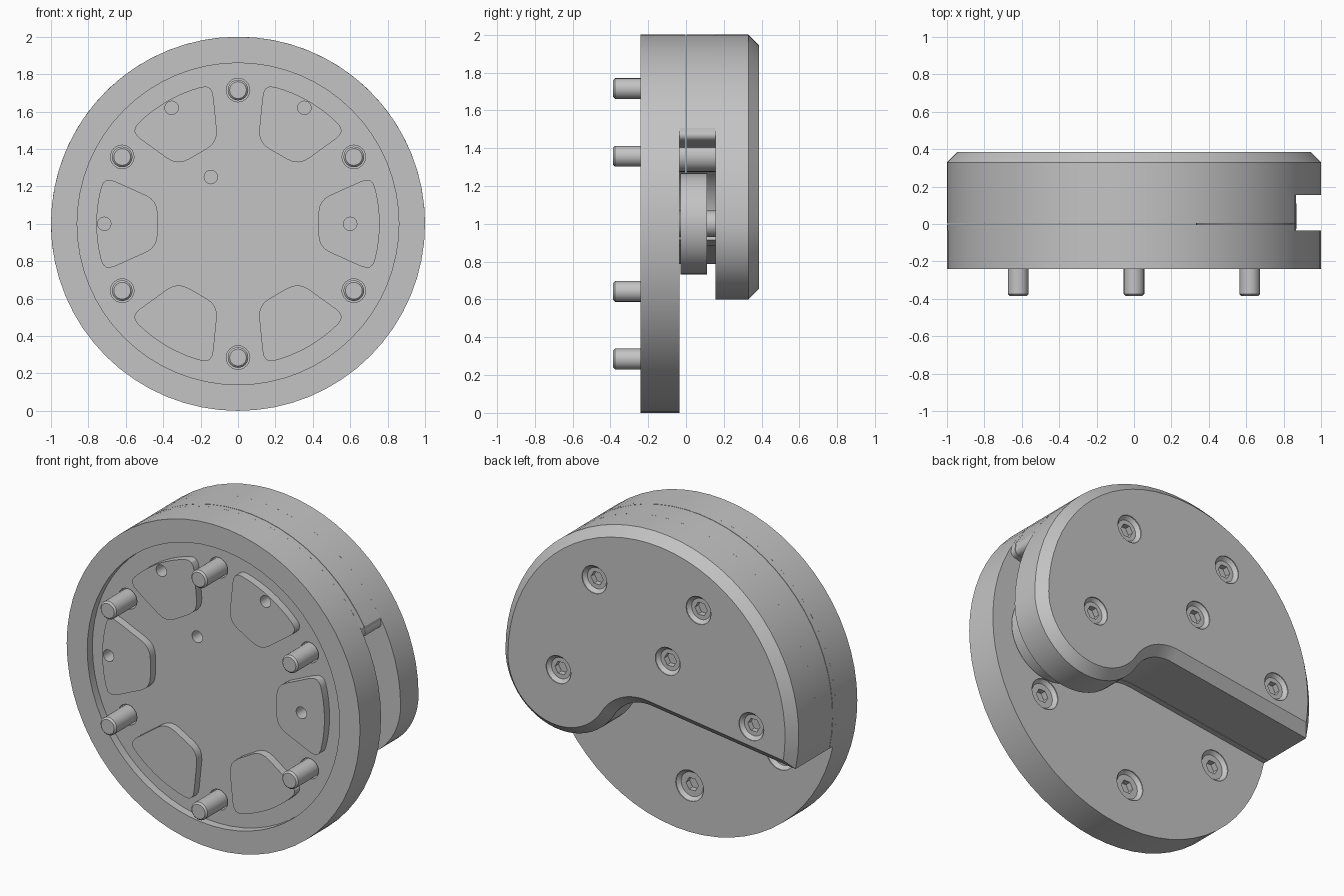
import bpy, bmesh
from math import sin, cos, radians, hypot

cube = bpy.data.objects.get("Cube")
if cube:
    bpy.data.objects.remove(cube, do_unlink=True)

metal = bpy.data.materials.new("machined_grey")
metal.use_nodes = True
GREY = (0.55, 0.55, 0.55, 1)
metal.diffuse_color = GREY
metal.node_tree.nodes["Principled BSDF"].inputs["Base Color"].default_value = GREY


# Outline helpers: points are (x, height above the disc centre)
def arc(cx, cz, r, a0, a1, n):
    angles = [radians(a0 + (a1 - a0) * i / n) for i in range(n + 1)]
    return [(cx + r * cos(a), cz + r * sin(a)) for a in angles]


def circle(cx, cz, r, n=24):
    return arc(cx, cz, r, 0, 360, n)[:-1]


def rotate(pts, deg):
    c, s = cos(radians(deg)), sin(radians(deg))
    return [(x * c - z * s, x * s + z * c) for x, z in pts]


def rounded(pts, size, steps=4):
    out = []
    for i, p in enumerate(pts):
        ends = []
        for q in (pts[i - 1], pts[(i + 1) % len(pts)]):
            length = hypot(q[0] - p[0], q[1] - p[1])
            t = min(size / length, 0.45)
            ends.append((p[0] + (q[0] - p[0]) * t, p[1] + (q[1] - p[1]) * t))
        a, b = ends
        for k in range(steps + 1):
            t = k / steps
            out.append(tuple((1 - t) ** 2 * a[j] + 2 * t * (1 - t) * p[j] + t * t * b[j]
                             for j in (0, 1)))
    return out


# Extrude an outline along y, optionally with a chamfer on the y1 end
def prism(bm, pts, y0, y1, chamfer=0):
    base = bm.faces.new([bm.verts.new((x, y0, z + 1)) for x, z in pts])
    res = bmesh.ops.extrude_face_region(bm, geom=[base], use_keep_orig=True)
    top = [g for g in res["geom"] if isinstance(g, bmesh.types.BMFace)]
    verts = [g for g in res["geom"] if isinstance(g, bmesh.types.BMVert)]
    step = chamfer if y1 > y0 else -chamfer
    bmesh.ops.translate(bm, verts=verts, vec=(0, y1 - step - y0, 0))
    bmesh.ops.recalc_face_normals(bm, faces=bm.faces[:])
    if chamfer:
        bmesh.ops.inset_region(bm, faces=top, thickness=chamfer, depth=chamfer,
                               use_even_offset=True)


def build(name, parts):
    bm = bmesh.new()
    for part in parts:
        prism(bm, *part)
    bmesh.ops.recalc_face_normals(bm, faces=bm.faces[:])
    mesh = bpy.data.meshes.new(name)
    bm.to_mesh(mesh)
    bm.free()
    mesh.materials.append(metal)
    ob = bpy.data.objects.new(name, mesh)
    bpy.context.collection.objects.link(ob)
    return ob


def activate(ob):
    bpy.ops.object.select_all(action='DESELECT')
    ob.select_set(True)
    bpy.context.view_layer.objects.active = ob


def combine(ob, parts, operation='DIFFERENCE'):
    tool = build("cutter", parts)
    tool.hide_render = True
    mod = ob.modifiers.new("combine", 'BOOLEAN')
    mod.operation = operation
    mod.solver = 'EXACT'
    mod.object = tool
    activate(ob)
    bpy.ops.object.modifier_apply(modifier=mod.name)
    bpy.data.objects.remove(tool, do_unlink=True)


# Countersunk hole with a hexagonal socket in a face at depth y
def cut_screws(ob, spots, y, r):
    combine(ob, [(circle(x, z, r), y + 0.02, y - 0.025, 0.02) for x, z in spots])
    combine(ob, [(circle(x, z, 0.042, 6), y + 0.02, y - 0.06) for x, z in spots])


FRONT, FLOOR, DECK, SEAM, SLOT, BACK = -0.24, -0.19, -0.035, 0.0, 0.155, 0.385
PULLEY_X = 0.6
pin_spots = [arc(0, 0, 0.715, a, a, 1)[0] for a in range(30, 390, 60)]
screw_spots = [(-0.355, 0.62), (0.355, 0.62), (-0.145, 0.25), (-0.715, 0), (PULLEY_X, 0)]

# Base disc with a recessed front, raised pads and holes
base = build("base_disc", [(circle(0, 0, 1, 64), FRONT, DECK)])
combine(base, [(circle(0, 0, 0.86, 64), FRONT - 0.1, FLOOR)])
pad = rounded([(0.43, -0.125)] + arc(0, 0, 0.76, -19.5, 19.5, 4) + [(0.43, 0.125)], 0.07)
combine(base, [(rotate(pad, a), FRONT, FLOOR + 0.03) for a in range(0, 360, 60)], 'UNION')
combine(base, [(circle(x, z, 0.063), FRONT - 0.1, -0.13) for x, z in pin_spots])
combine(base, [(circle(x, z, 0.036, 16), FRONT - 0.1, -0.06) for x, z in screw_spots])
cut_screws(base, [p for p in pin_spots if p[1] < 0], DECK, 0.095)

# Spacer between base and cover: round bay for the pulley, a boss by the
# upper pin and a small rounded nose at the rim
spacer = (arc(0, 0, 1, 30.5, 192.2, 30)
          + arc(0.035, -0.341, 0.26, 97.4, 60, 6)
          + arc(PULLEY_X, 0, 0.33, 195, 105, 16)
          + arc(0.62, 0.36, 0.085, 200, 390, 16)
          + arc(0.835, 0.47, 0.032, 270, 390, 8))
build("lower_spacer", [(spacer, DECK, SEAM - 0.0015)])
build("upper_spacer", [(spacer, SEAM + 0.0015, SLOT)])

# Cover: most of a disc, a hollow fillet and a round lobe over the pulley
outline = (arc(0, 0, 1, 0, 192.2, 36)
           + arc(0.035, -0.341, 0.26, 97.4, 31.1, 12)
           + arc(PULLEY_X, 0, 0.4, 211.1, 360, 24)[1:-1])
cover = build("cover_plate", [(outline, SLOT, BACK, 0.055)])
cut_screws(cover, screw_spots, BACK, 0.085)

# Pulley and its axle
build("pulley", [(circle(PULLEY_X, 0, 0.268, 48), -0.028, 0.11)])
build("pulley_axle", [(circle(PULLEY_X, 0, 0.07), DECK, SLOT)])

# Drive pins
for x, z in pin_spots:
    build("drive_pin", [(circle(x, z, 0.055), -0.13, -BACK, 0.01)])

# Smooth round walls, keep edges sharp
for ob in bpy.context.scene.objects:
    if ob.type == 'MESH' and metal.name in ob.data.materials:
        activate(ob)
        bpy.ops.object.shade_smooth_by_angle()
